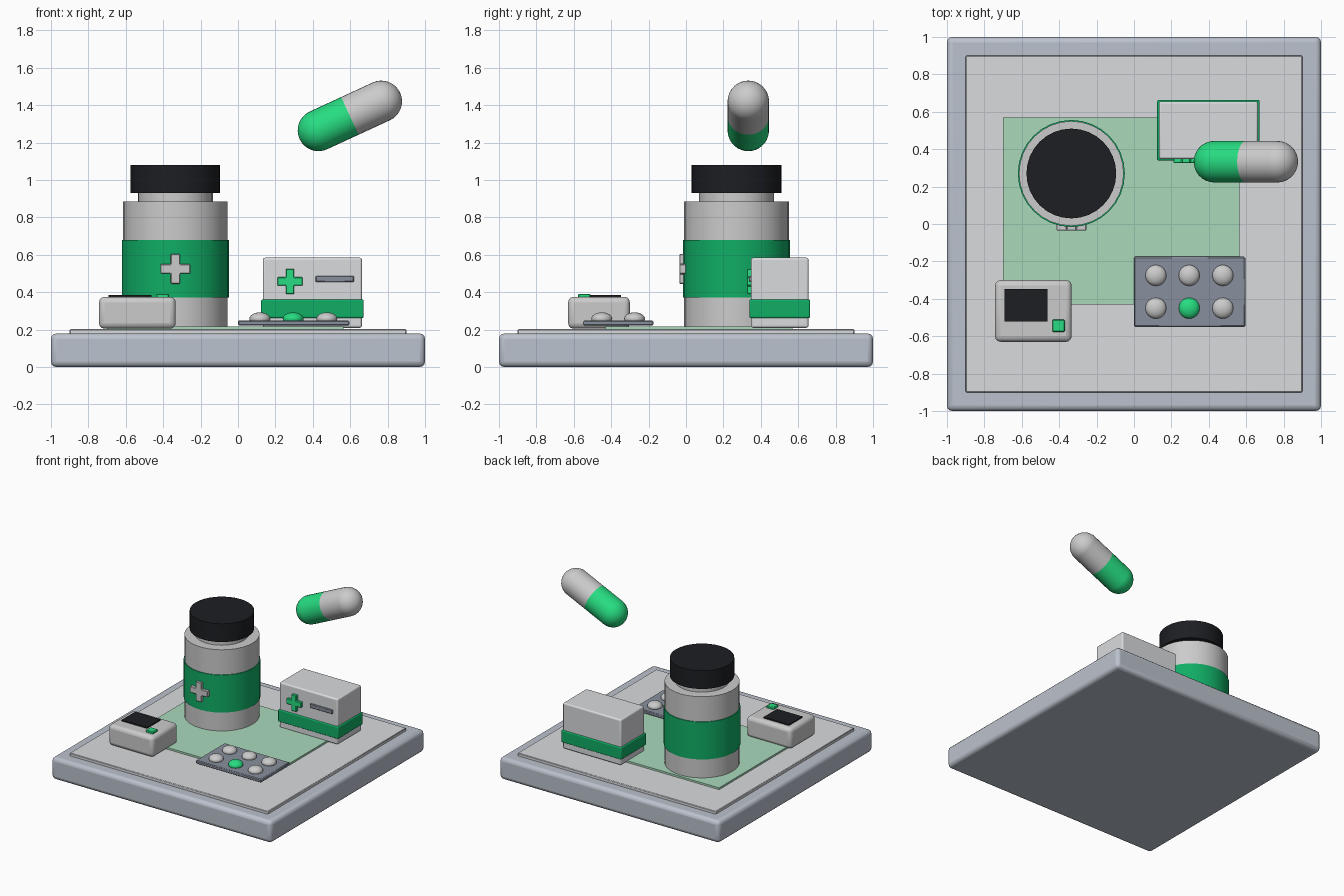
import bpy, math
from mathutils import Vector

if "Cube" in bpy.data.objects:
    bpy.data.objects.remove(bpy.data.objects["Cube"])


def mat(name, r, g, b):
    m = bpy.data.materials.new(name)
    m.diffuse_color = (r, g, b, 1)
    m.use_nodes = True
    m.node_tree.nodes["Principled BSDF"].inputs["Base Color"].default_value = m.diffuse_color
    return m


GREEN = mat("bright_green", 0.02, 0.72, 0.22)
DEEP = mat("deep_green", 0.005, 0.42, 0.13)
PALE = mat("pale_green", 0.40, 0.70, 0.50)
BLACK = mat("black", 0.012, 0.013, 0.016)
STEEL = mat("blue_grey", 0.50, 0.54, 0.61)
SLATE = mat("slate", 0.25, 0.28, 0.34)
WHITE = mat("off_white", 0.70, 0.71, 0.73)


def finish(o, name, m):
    o.name = name
    if m:
        o.data.materials.append(m)
    return o


def box(name, x, y, z, m=None, bevel=0.0, seg=3):
    """Box from (min, max) ranges with optional rounded edges."""
    c = [(a + b) / 2 for a, b in (x, y, z)]
    bpy.ops.mesh.primitive_cube_add(size=1, location=c)
    o = bpy.context.object
    o.scale = [b - a for a, b in (x, y, z)]
    bpy.ops.object.transform_apply(location=False, rotation=False, scale=True)
    if bevel:
        bpy.ops.object.shade_smooth_by_angle(angle=math.radians(40))
        b = o.modifiers.new("round", "BEVEL")
        b.width, b.segments = bevel, seg
    return finish(o, name, m)


def cyl(name, x, y, z0, z1, r, m=None, sides=32):
    bpy.ops.mesh.primitive_cylinder_add(vertices=sides, radius=r, depth=z1 - z0,
                                        location=(x, y, (z0 + z1) / 2))
    bpy.ops.object.shade_smooth_by_angle(angle=math.radians(30))
    return finish(bpy.context.object, name, m)


def cross(name, x, z, y, size, arm, m=None):
    """Plus sign facing the front, extruded along y."""
    s, a = size / 2, arm / 2
    corner = [(a, s), (a, a), (s, a)]
    pts = []
    for k in range(4):
        for px, pz in corner:
            for _ in range(k):
                px, pz = pz, -px
            pts.append((px, pz))
    n = len(pts)
    verts = [(x + p, yy, z + q) for yy in y for p, q in pts]
    faces = [tuple(range(n)), tuple(range(2 * n - 1, n - 1, -1))]
    faces += [(i, i + n, (i + 1) % n + n, (i + 1) % n) for i in range(n)]
    me = bpy.data.meshes.new(name)
    me.from_pydata(verts, [], faces)
    o = bpy.data.objects.new(name, me)
    bpy.context.collection.objects.link(o)
    b = o.modifiers.new("round", "BEVEL")
    b.width, b.segments = 0.004, 1
    return finish(o, name, m)


# Base, inset panel and green mat
box("base", (-1, 1), (-1, 1), (0, 0.18), STEEL, 0.03)
box("base_panel", (-0.9, 0.9), (-0.9, 0.9), (0.17, 0.203), WHITE, 0.004, 1)
box("green_mat", (-0.70, 0.565), (-0.43, 0.57), (0.195, 0.218), PALE)

# Bottle
BX, BY = -0.335, 0.27
cyl("bottle_body", BX, BY, 0.21, 0.885, 0.28)
cyl("bottle_label", BX, BY, 0.372, 0.68, 0.286, DEEP)
cyl("bottle_neck", BX, BY, 0.87, 0.94, 0.20)
cyl("bottle_cap", BX, BY, 0.93, 1.08, 0.24, BLACK)
cross("bottle_cross", BX, 0.525, (-0.035, 0.0), 0.16, 0.05)

# Carton with band, cross and line
box("carton", (0.133, 0.663), (0.347, 0.655), (0.21, 0.585), WHITE, 0.012)
box("carton_band", (0.124, 0.672), (0.339, 0.663), (0.262, 0.362), DEEP, 0.008)
cross("carton_cross", 0.278, 0.458, (0.326, 0.352), 0.135, 0.045, GREEN)
box("carton_line", (0.415, 0.62), (0.336, 0.352), (0.454, 0.488), SLATE, 0.005, 1)

# Small meter
box("meter_body", (-0.743, -0.333), (-0.63, -0.30), (0.205, 0.376), None, 0.03)
box("meter_screen", (-0.692, -0.462), (-0.522, -0.348), (0.365, 0.386), BLACK)
box("meter_button", (-0.437, -0.37), (-0.577, -0.511), (0.365, 0.392), GREEN, 0.005, 1)

# Blister pack
box("blister_tray", (0, 0.595), (-0.55, -0.175), (0.222, 0.25), SLATE, 0.006, 1)
for i, px in enumerate((0.117, 0.295, 0.475)):
    for j, py in enumerate((-0.45, -0.275)):
        bpy.ops.mesh.primitive_uv_sphere_add(segments=24, ring_count=12, radius=0.056,
                                             location=(px, py, 0.258))
        pill = bpy.context.object
        pill.scale.z = 0.62
        bpy.ops.object.shade_smooth()
        finish(pill, f"blister_pill_{i}_{j}", GREEN if (i, j) == (1, 0) else None)

# Floating capsule: two halves, each a tube with a round end
CENTRE, TILT, HALF, R = Vector((0.598, 0.333, 1.343)), math.radians(24.8), 0.185, 0.111
axis = Vector((math.cos(TILT), 0, math.sin(TILT)))
for side, label, m in ((-1, "green", GREEN), (1, "grey", None)):
    rot = (0, math.pi / 2 - TILT, 0)
    bpy.ops.mesh.primitive_cylinder_add(vertices=32, radius=R, depth=HALF, rotation=rot,
                                        location=CENTRE + axis * side * HALF / 2)
    bpy.ops.object.shade_smooth_by_angle(angle=math.radians(30))
    finish(bpy.context.object, f"capsule_tube_{label}", m)
    bpy.ops.mesh.primitive_uv_sphere_add(segments=32, ring_count=16, radius=R, rotation=rot,
                                         location=CENTRE + axis * side * HALF)
    bpy.ops.object.shade_smooth()
    finish(bpy.context.object, f"capsule_end_{label}", m)
